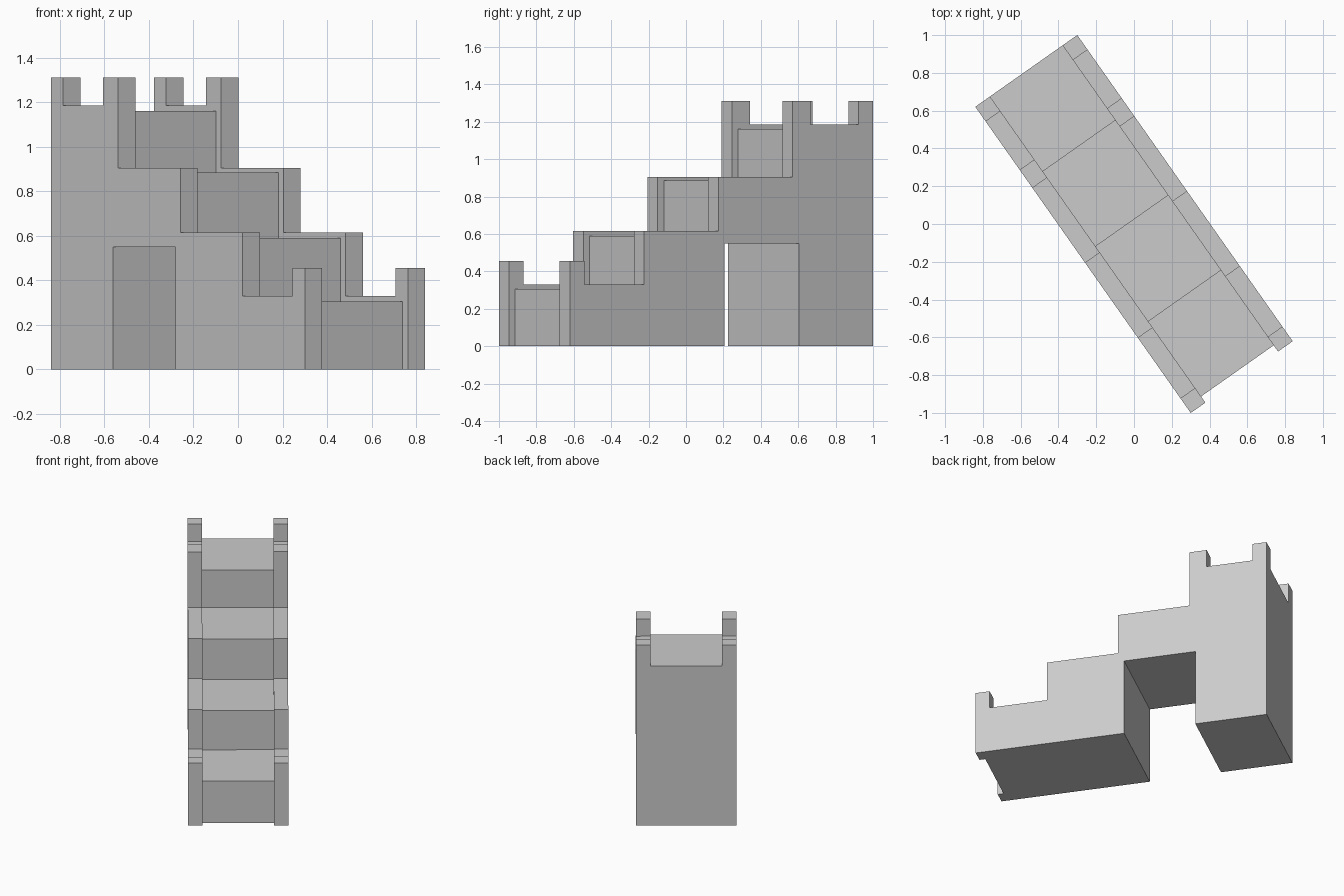
import bpy, bmesh, math

if "Cube" in bpy.data.objects:
    bpy.data.objects.remove(bpy.data.objects["Cube"])

LENGTH, WIDTH, WALL = 1.982, 0.66, 0.095
RUN, LIP = 0.4855, 0.04              # step length, wall overhang past each riser
TREADS = [1.16, 0.885, 0.59, 0.305]  # from the tall end down
WALLS = [1.185, 0.905, 0.615, 0.33]
TURN = -math.radians(54.87)


def extrude_profile(name, profile, width):
    """Side profile (distance, height) extruded evenly across the width."""
    bm = bmesh.new()
    face = bm.faces.new([bm.verts.new((s - LENGTH / 2, -width / 2, z)) for s, z in profile])
    res = bmesh.ops.extrude_face_region(bm, geom=[face])
    verts = [e for e in res["geom"] if isinstance(e, bmesh.types.BMVert)]
    bmesh.ops.translate(bm, verts=verts, vec=(0, width, 0))
    bmesh.ops.recalc_face_normals(bm, faces=bm.faces)
    mesh = bpy.data.meshes.new(name)
    bm.to_mesh(mesh)
    bm.free()
    obj = bpy.data.objects.new(name, mesh)
    obj.rotation_euler.z = TURN
    bpy.context.collection.objects.link(obj)
    return obj


# Stepped outer body with merlons at both ends and a passage underneath
end = [RUN * (i + 1) + LIP for i in range(4)]
end[3] = LENGTH
body = [(0, 0), (0, 1.31), (0.095, 1.31), (0.095, WALLS[0]),
        (0.408, WALLS[0]), (0.408, 1.31), (end[0], 1.31)]
for i in (1, 2):
    body += [(end[i - 1], WALLS[i]), (end[i], WALLS[i])]
body += [(end[2], WALLS[3]), (LENGTH - 0.095, WALLS[3]),
         (LENGTH - 0.095, 0.455), (LENGTH, 0.455), (LENGTH, 0),
         (2 * RUN, 0), (2 * RUN, 0.55), (RUN, 0.55), (RUN, 0)]
stairs = extrude_profile("castle_stairs", body, WIDTH)

# Channel that carves the treads between the two side walls
cut = [(-0.2, 1.6), (-0.2, TREADS[0])]
for i in range(4):
    nxt = TREADS[i + 1] if i < 3 else -0.2
    cut += [(RUN * (i + 1), TREADS[i]), (RUN * (i + 1), nxt)]
cut += [(LENGTH + 0.2, -0.2), (LENGTH + 0.2, 1.6)]
cutter = extrude_profile("tread_cutter", cut, WIDTH - 2 * WALL)
cutter.hide_render = True

mod = stairs.modifiers.new("carve_treads", "BOOLEAN")
mod.operation = "DIFFERENCE"
mod.solver = "EXACT"
mod.object = cutter
bpy.context.view_layer.objects.active = stairs
stairs.select_set(True)
bpy.ops.object.modifier_apply(modifier=mod.name)
bpy.data.objects.remove(cutter)
